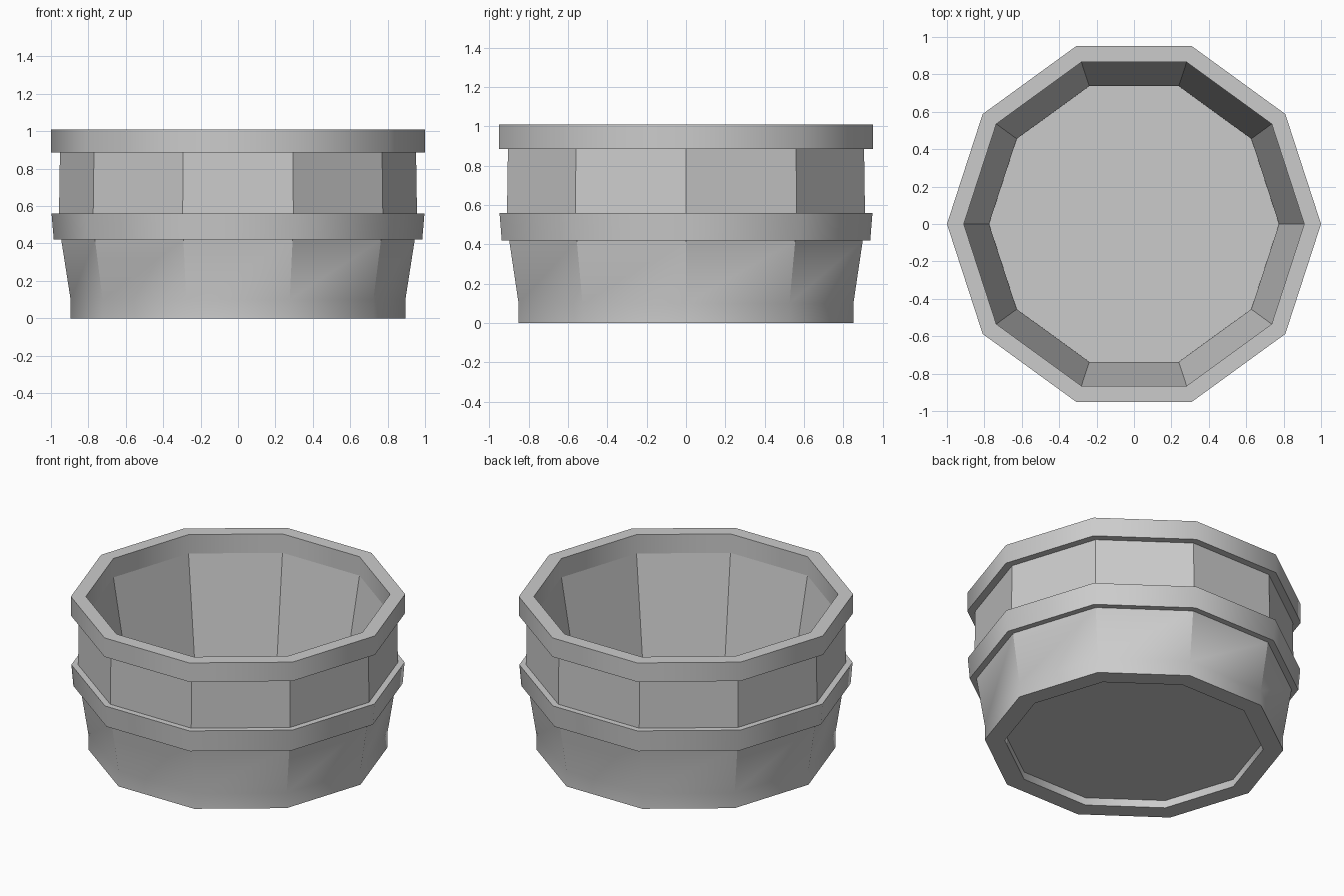
import bpy, bmesh
from math import cos, sin, tau

cube = bpy.data.objects.get("Cube")
if cube:
    bpy.data.objects.remove(cube, do_unlink=True)

SIDES = 10

grey = bpy.data.materials.new("plain_grey")
grey.use_nodes = True
colour = (0.6, 0.6, 0.6, 1)
grey.diffuse_color = colour
grey.node_tree.nodes["Principled BSDF"].inputs["Base Color"].default_value = colour


def lathe(name, profile, seams=(), soft_rings=(), cap=False):
    """Sweep (radius, z) points round z; seams lists the profile steps with
    sharp upright edges, soft_rings the points whose ring edge stays smooth."""
    bm = bmesh.new()
    rings = [[bm.verts.new((r * cos(tau * k / SIDES), r * sin(tau * k / SIDES), z))
              for k in range(SIDES)] for r, z in profile]
    for low, high in zip(rings, rings[1:]):
        for k in range(SIDES):
            n = (k + 1) % SIDES
            bm.faces.new((low[k], low[n], high[n], high[k]))
    if cap:
        bm.faces.new(rings[0][::-1])
        bm.faces.new(rings[-1])
    for face in bm.faces:
        face.smooth = True
    for i, ring in enumerate(rings):
        for k in range(SIDES):
            bm.edges.get((ring[k], ring[(k + 1) % SIDES])).smooth = i in soft_rings
            if i in seams:
                bm.edges.get((ring[k], rings[i + 1][k])).smooth = False
    mesh = bpy.data.meshes.new(name)
    bm.to_mesh(mesh)
    bm.free()
    mesh.materials.append(grey)
    obj = bpy.data.objects.new(name, mesh)
    bpy.context.collection.objects.link(obj)
    return obj


# Body: inner wall, foot ring, then the outer wall up to the rim
lathe("tub_body",
      [(0.91, 0.885), (0.775, 0.1), (0.775, 0), (0.895, 0), (0.895, 0.1),
       (0.945, 0.42), (0.957, 0.56), (0.952, 0.885)],
      seams=(0, 4, 5, 6), soft_rings=(4,))

# Raised hoop round the middle
lathe("middle_hoop", [(0.945, 0.42), (0.985, 0.42), (0.997, 0.56), (0.957, 0.56)])

# Thick rim on top
lathe("top_rim", [(0.952, 0.885), (1, 0.885), (1, 1.01), (0.91, 1.01), (0.91, 0.885)])

# Floor, set up inside the foot ring
lathe("tub_floor", [(0.78, 0.05), (0.78, 0.07)], cap=True)
